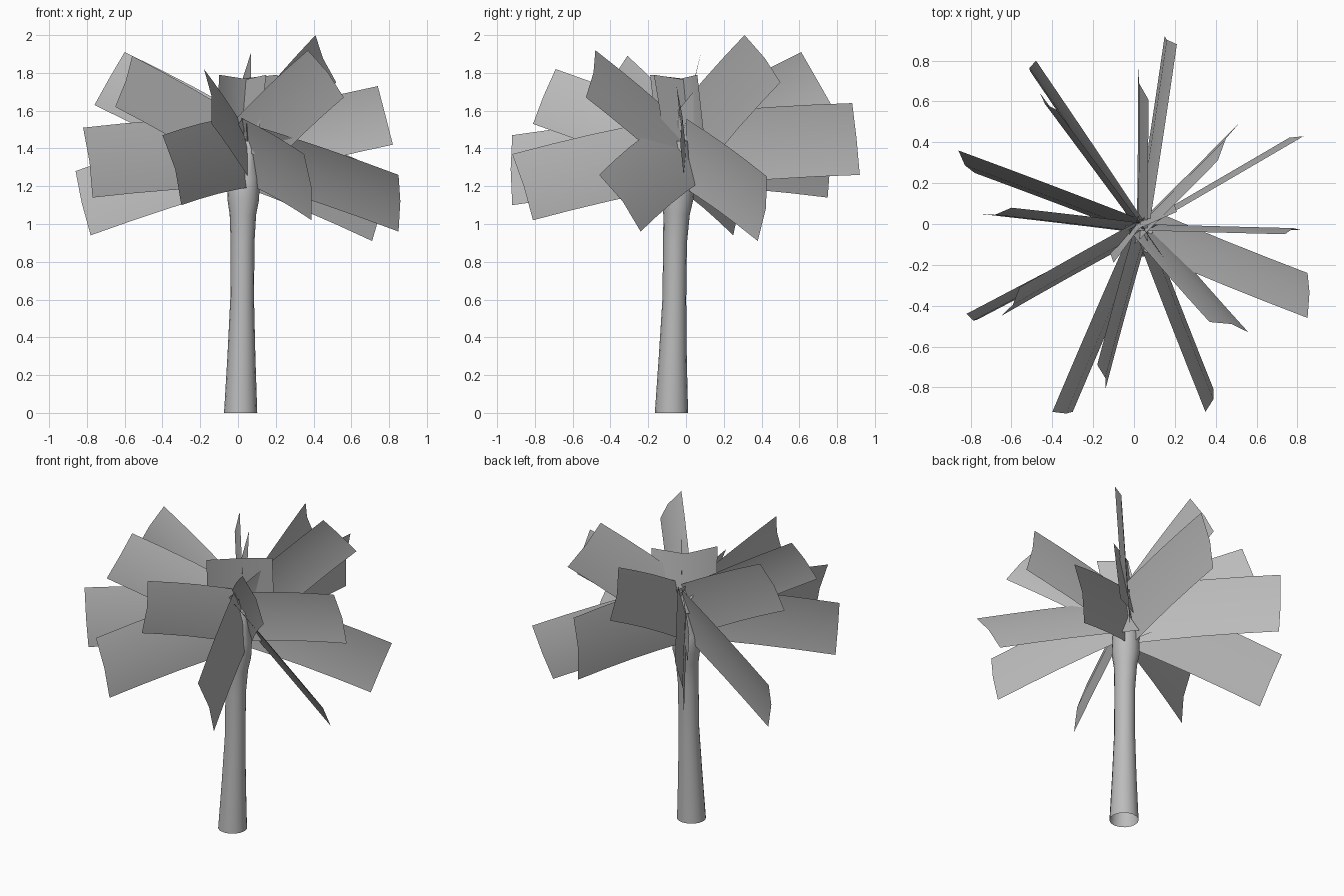
import bpy
import bmesh
import math
from mathutils import Vector

cube = bpy.data.objects.get("Cube")
if cube:
    bpy.data.objects.remove(cube, do_unlink=True)


def make_material(name, colour):
    mat = bpy.data.materials.new(name)
    mat.use_nodes = True
    mat.diffuse_color = colour
    mat.node_tree.nodes["Principled BSDF"].inputs["Base Color"].default_value = colour
    return mat


grey = make_material("plain grey", (0.5, 0.5, 0.5, 1))
CROWN = Vector((0.04, -0.02, 1.385))


def finish(name, bm):
    """Turn a bmesh into a named, smooth shaded object."""
    mesh = bpy.data.meshes.new(name)
    bm.to_mesh(mesh)
    bm.free()
    mesh.materials.append(grey)
    obj = bpy.data.objects.new(name, mesh)
    bpy.context.collection.objects.link(obj)
    bpy.ops.object.select_all(action="DESELECT")
    obj.select_set(True)
    bpy.context.view_layer.objects.active = obj
    bpy.ops.object.shade_smooth_by_angle(angle=math.radians(40))
    return obj


def skin(bm, rows, closed=False):
    """Bridge neighbouring rows of points with quads."""
    rows = [[bm.verts.new(p) for p in row] for row in rows]
    for low, high in zip(rows, rows[1:]):
        count = len(low)
        for i in range(count if closed else count - 1):
            j = (i + 1) % count
            bm.faces.new((low[i], low[j], high[j], high[i]))
    return rows


def make_trunk(sides=16):
    """Leaning tube, open at the foot, swelling under the crown."""
    # centre x, centre y, height, radius
    profile = [(0.014, -0.077, 0, 0.088), (0.018, -0.07, 0.3, 0.074),
               (0.022, -0.062, 0.6, 0.063), (0.024, -0.058, 0.9, 0.063),
               (0.026, -0.05, 1.05, 0.07), (0.028, -0.045, 1.13, 0.084),
               (0.03, -0.04, 1.24, 0.084), (0.05, -0.03, 1.36, 0.045),
               (0.06, -0.025, 1.44, 0.035)]
    rows = []
    for x, y, z, r in profile:
        turns = [math.tau * i / sides for i in range(sides)]
        rows.append([(x + r * math.cos(a), y + r * math.sin(a), z) for a in turns])
    bm = bmesh.new()
    rows = skin(bm, rows, closed=True)
    bm.faces.new(rows[-1])
    finish("trunk", bm)


def make_frond(name, upper, lower, arch=0.01, fold=0.02, notch=0, steps=4):
    """Broad strip from the crown to a tip edge, folded along an upper ridge."""
    upper, lower = Vector(upper), Vector(lower)
    along = (upper + lower) / 2 - CROWN
    half = (upper - lower) / 2
    # keep the root edge square to the strip
    root = half - along * (half.dot(along) / along.length_squared)
    root = root.normalized() * half.length
    side = half.cross(along).normalized()
    rows = []
    for i in range(steps + 1):
        t = i / steps
        middle = CROWN + along * t + half.normalized() * arch * math.sin(math.pi * t)
        width = root.lerp(half, t)
        ridge = middle + side * fold - along.normalized() * notch * t
        rows.append([middle - width, ridge, middle + width])
    bm = bmesh.new()
    skin(bm, rows)
    finish(name, bm)


# Each frond is given by the upper and lower corners of its tip
rising = [((0.07, 0.61, 1.91), (0.02, 0.77, 1.63)),
          ((0.41, 0.31, 2.0), (0.52, 0.5, 1.75)),
          ((-0.6, 0.08, 1.91), (-0.76, 0.05, 1.63)),
          ((-0.56, -0.31, 1.89), (-0.65, -0.45, 1.62)),
          ((0.37, -0.48, 1.92), (0.56, -0.53, 1.67)),
          ((-0.18, -0.69, 1.82), (-0.14, -0.81, 1.53)),
          ((-0.38, 0.56, 1.75), (-0.46, 0.64, 1.43)),
          ((0.74, -0.05, 1.73), (0.82, -0.03, 1.42))]
drooping = [((0.21, 0.88, 1.64), (0.15, 0.92, 1.26)),
            ((-0.48, 0.8, 1.5), (-0.51, 0.75, 1.14)),
            ((-0.86, 0.36, 1.28), (-0.78, 0.25, 0.94)),
            ((0.85, -0.46, 1.26), (0.85, -0.24, 0.96)),
            ((0.83, 0.43, 1.25), (0.71, 0.38, 0.91)),
            ((0.35, -0.92, 1.37), (0.39, -0.81, 1.02)),
            ((-0.4, -0.92, 1.47), (-0.3, -0.92, 1.1)),
            ((-0.82, -0.44, 1.51), (-0.77, -0.47, 1.14))]

make_trunk()
for label, fronds in (("rising_frond", rising), ("drooping_frond", drooping)):
    for number, (upper, lower) in enumerate(fronds, 1):
        make_frond(f"{label}_{number}", upper, lower)

# Short upright fronds in the heart of the crown
make_frond("heart_frond", (-0.1, -0.19, 1.79), (0.21, 0.06, 1.79),
           arch=0, fold=0.05, notch=0.025)
make_frond("heart_shoot", (0.15, -0.17, 1.79), (0.04, -0.01, 1.765), arch=0, fold=0)
